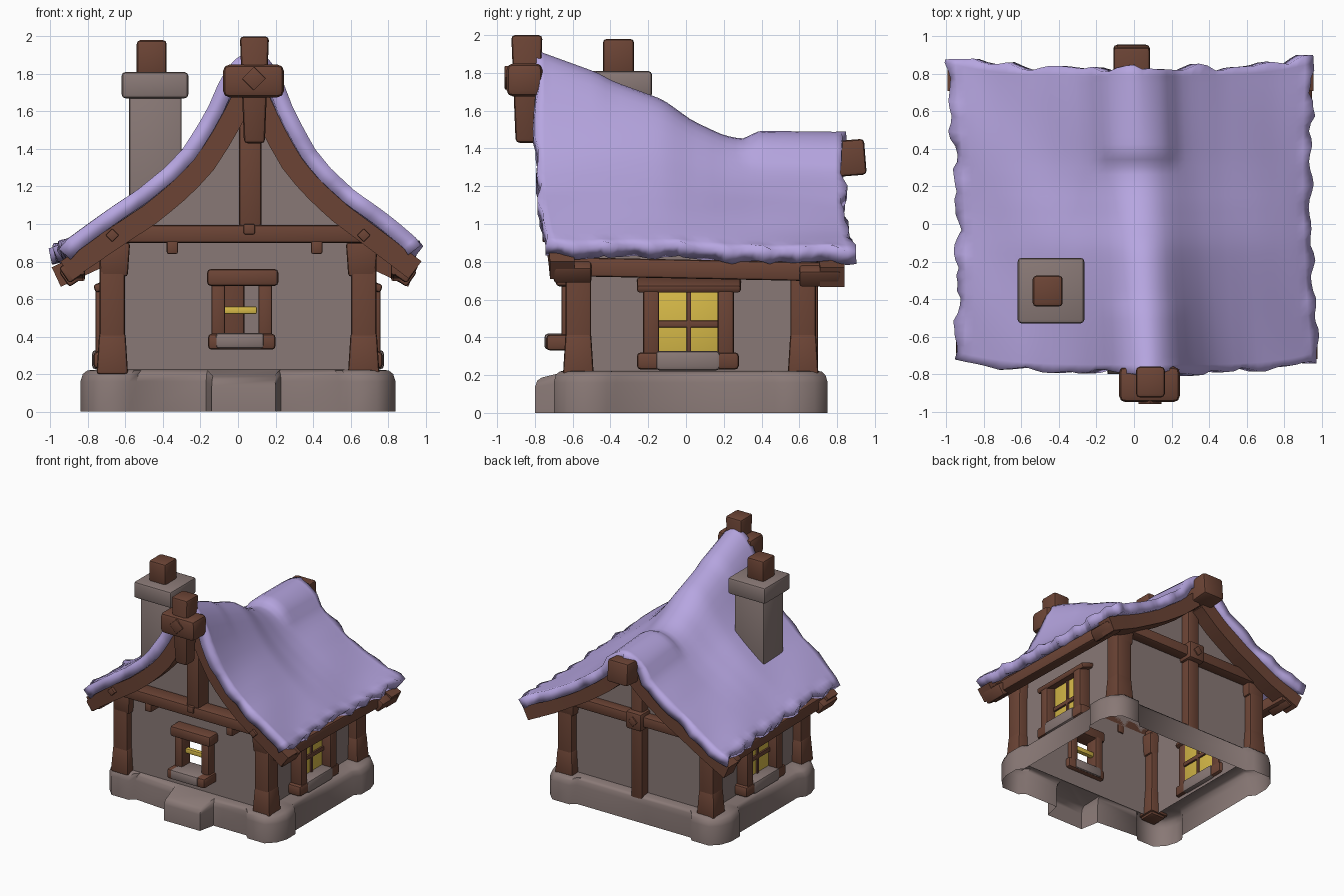
import bpy, bmesh, math, random
from mathutils import Vector

random.seed(4)
cube = bpy.data.objects.get("Cube")
if cube:
    bpy.data.objects.remove(cube)


def material(name, rgb):
    m = bpy.data.materials.new(name)
    m.use_nodes = True
    m.diffuse_color = (*rgb, 1)
    m.node_tree.nodes["Principled BSDF"].inputs["Base Color"].default_value = (*rgb, 1)
    return m


thatch = material("lilac roof", (.47, .38, .75))
stone = material("warm grey stone", (.25, .19, .18))
wood = material("brown wood", (.15, .058, .036))
glass = material("yellow glass", (.68, .49, .065))


def finish(name, bm, mat, angle=40):
    bmesh.ops.recalc_face_normals(bm, faces=bm.faces)
    mesh = bpy.data.meshes.new(name)
    bm.to_mesh(mesh)
    bm.free()
    mesh.materials.append(mat)
    mesh.shade_smooth()
    mesh.set_sharp_from_angle(angle=math.radians(angle))
    ob = bpy.data.objects.new(name, mesh)
    bpy.context.collection.objects.link(ob)
    return ob


def box(name, x, y, z, mat=wood, bevel=.015, taper=1, turn=0):
    """Bevelled block from three (low, high) ranges; taper scales the bottom, turn spins it about y."""
    bm = bmesh.new()
    bmesh.ops.create_cube(bm, size=1)
    for v in bm.verts:
        if v.co.z < 0:
            v.co.x *= taper
            v.co.y *= taper
    bmesh.ops.scale(bm, vec=[b - a for a, b in (x, y, z)], verts=bm.verts)
    bmesh.ops.bevel(bm, geom=bm.edges, offset=bevel, segments=2, affect='EDGES', profile=.5)
    ob = finish(name, bm, mat)
    ob.location = [(a + b) / 2 for a, b in (x, y, z)]
    ob.rotation_euler.y = turn
    return ob


def span(centre, half):
    return (centre - half, centre + half)


def clamp(v, low, high):
    return min(max(v, low), high)


# Roof shape: ridge height along y, and fall from ridge to eave
RIDGE = [(-.8, 1.91), (-.5, 1.8), (-.12, 1.66), (.03, 1.55), (.2, 1.47), (.33, 1.445), (.9, 1.44)]
FRONT_FALL = [(0, 1), (.07, .98), (.15, .89), (.21, .76), (.28, .63), (.36, .5), (.45, .4),
              (.6, .27), (.78, .15), (1, 0)]
BACK_FALL = [(0, 1), (.07, .97), (.15, .88), (.3, .66), (.5, .43), (.8, .15), (1, 0)]


def interp(table, v):
    for (a, fa), (b, fb) in zip(table, table[1:]):
        if v <= b:
            return fa + (fb - fa) * (v - a) / (b - a)
    return table[-1][1]


def roof_point(s, y):
    t = clamp((y + .8) / 1.6, 0, 1)
    u = 2 * t - 1
    d, side = abs(s), math.copysign(1, s)
    ridge_x = .08 * (1 - t)
    fall = interp(FRONT_FALL, d) * (1 - t) + interp(BACK_FALL, d) * t
    edge = side * (.945 + .03 * u * u - .02 * u * side)
    eave = .9 - .035 * t
    swell = .04 * math.sin(math.pi * d) * (1 - u * u)
    return Vector((ridge_x + (edge - ridge_x) * d, y, eave + (interp(RIDGE, y) - eave) * fall + swell))


def roof_height(x, y):
    side = 1 if x > roof_point(0, y).x else -1
    ridge_x, edge = roof_point(0, y).x, roof_point(side, y).x
    return roof_point(side * (x - ridge_x) / (edge - ridge_x), y).z


def ragged(v):
    return .009 * (math.sin(17 * v) + math.sin(31 * v + 2)) + random.uniform(-.007, .007)


# Roof: a wavy sheet with ragged rims and a swelling at each end of the ridge
COLS, ROWS = 44, 40
bm = bmesh.new()
grid = []
for j in range(ROWS + 1):
    row = []
    for i in range(COLS + 1):
        s = 2 * i / COLS - 1
        y = -.79 + 1.62 * j / ROWS + .07 * s ** 4
        p = roof_point(s, y)
        if abs(s) < .19:
            p.z += .05 * clamp((y - .32) / .04, 0, 1) + .015 * clamp((-.4 - y) / .06, 0, 1)
        p.z += .008 * math.sin(7 * y + 9 * s) * abs(s)
        if i in (0, COLS):
            p += Vector((ragged(y + s), 0, ragged(y - s)))
        if j in (0, ROWS):
            p.y += ragged(s + y)
        row.append(bm.verts.new(p))
    grid.append(row)
for a, b in zip(grid, grid[1:]):
    for i in range(COLS):
        bm.faces.new((a[i], a[i + 1], b[i + 1], b[i]))
bmesh.ops.smooth_vert(bm, verts=[v for v in bm.verts if not v.is_boundary], factor=.5, use_axis_z=True)
roof = finish("roof", bm, thatch, 60)
if roof.data.polygons[0].normal.z < 0:
    roof.data.flip_normals()
shell = roof.modifiers.new("thickness", 'SOLIDIFY')
shell.thickness, shell.offset = .085, -1

# Stone footing: hollow outline with rounded corner blocks and a front step
WALL_X, FRONT_Y, BACK_Y, OPEN = .66, -.58, .62, (-.08, .12)
bm = bmesh.new()
quarter = [(.54, -.66), (.58, -.7), (.74, -.7), (.81, -.63), (.84, -.54), (.84, -.42), (.8, -.37)]
half = quarter + [(x, .05 - y) for x, y in reversed(quarter)]
outline = half + [(-x, y + (.05 if y < -.5 else 0)) for x, y in reversed(half)]
outline += [(-.17, -.64), (-.14, -.8), (.2, -.8), (.23, -.66)]
rings = []
for scale, z in ((1, 0), (1, .16), (.985, .2), (.955, .22)):
    rings.append([bm.verts.new((x * scale, y * scale, z * (.85 if y < -.75 else 1))) for x, y in outline])
rings.append([bm.verts.new((clamp(x, -WALL_X, WALL_X), clamp(y, FRONT_Y, BACK_Y), .225)) for x, y in outline])
for a, b in zip(rings, rings[1:]):
    for i in range(len(outline)):
        k = (i + 1) % len(outline)
        bm.faces.new((a[i], a[k], b[k], b[i]))
finish("stone_footing", bm, stone, 50)


# Walls: strips rising to the roof, with an opening in the front
def wall(name, points, hole=None):
    bm = bmesh.new()
    for (xa, ya), (xb, yb) in zip(points, points[1:]):
        ta, tb = roof_height(xa, ya) - .1, roof_height(xb, yb) - .1
        bands = [(.2, .2, ta, tb)]
        if hole and hole[0] <= (xa + xb) / 2 <= hole[1]:
            bands = [(.2, .2, .4, .4), (.69, .69, ta, tb)]
        for la, lb, ha, hb in bands:
            bm.faces.new([bm.verts.new(p) for p in
                          ((xa, ya, la), (xb, yb, lb), (xb, yb, hb), (xa, ya, ha))])
    bmesh.ops.remove_doubles(bm, verts=bm.verts, dist=.0001)
    finish(name, bm, stone)


xs = sorted([WALL_X * i / 12 for i in range(-12, 13)] + list(OPEN))
wall("front_wall", [(x, FRONT_Y) for x in xs], OPEN)
wall("back_wall", [(x, BACK_Y) for x in xs])
for side, label in ((1, "left"), (-1, "right")):
    wall(label + "_wall", [(side * WALL_X, FRONT_Y + (BACK_Y - FRONT_Y) * i / 8) for i in range(9)])


# Curved gable boards hanging under the roof edge, sweeping back at the eave
def gable_board(name, side, y, depth, sweep):
    bm = bmesh.new()
    rings = []
    for i in range(15):
        s = .1 + .9 * i / 14
        p = roof_point(side * s, y)
        tangent = (roof_point(side * min(s + .05, 1), y) - roof_point(side * (s - .07), y)).normalized()
        if i == 14:
            p += tangent * .05
        p.y += sweep * s ** 4
        n = Vector((-tangent.z, 0, tangent.x)) * side
        rings.append([bm.verts.new(p - n * drop + Vector((0, dy, 0)))
                      for drop, dy in ((.085, 0), (.2, 0), (.2, depth), (.085, depth))])
    for a, b in zip(rings, rings[1:]):
        for k in range(4):
            m = (k + 1) % 4
            bm.faces.new((a[k], a[m], b[m], b[k]))
    bm.faces.new(rings[0])
    bm.faces.new(rings[-1])
    bmesh.ops.bevel(bm, geom=[e for e in bm.edges if e.calc_face_angle(0) > 1],
                    offset=.01, segments=1, affect='EDGES')
    finish(name, bm, wood)


for side, label in ((1, "left"), (-1, "right")):
    gable_board("front_gable_board_" + label, side, -.75, .13, .03 if side > 0 else .05)
    gable_board("back_gable_board_" + label, side, .68, .13, .03)
    box("front_purlin_end_" + label, span(side * .89, .045), (-.7, -.5), (.7, .8), turn=side * .6)
    box("back_purlin_end_" + label, span(side * .89, .045), (.6, .82), (.68, .78), turn=side * .6)
    beam = box("eave_beam_" + label, span(side * .86, .045), (-.7, .82), (.71, .81))
    beam.rotation_euler.x = -.02
    # Corner posts with flared feet and heads
    for y, end in ((-.57, "front"), (.62, "back")):
        x = side * .67
        post = end + "_post_" + label
        box(post, span(x, .068), span(y, .068), (.18, .95))
        box(post + "_foot", span(x, .07), span(y, .068), (.2, .42), taper=1.2)
        box(post + "_head", span(x - side * .01, .085), span(y, .08), (.72, .9), taper=.85)
    # Side windows
    face = side * (WALL_X + .04)
    box("side_glass_" + label, span(side * WALL_X, .02), (-.15, .18), (.3, .66), glass, .003)
    for y in (-.185, .21):
        box("side_jamb_" + label, span(face, .06), span(y, .043), (.29, .67))
    box("side_mullion_" + label, span(side * WALL_X, .035), span(.015, .012), (.3, .66), bevel=.005)
    box("side_crossbar_" + label, span(side * WALL_X, .035), (-.15, .18), (.452, .488), bevel=.005)
    box("side_lintel_" + label, span(face, .07), (-.26, .29), (.655, .7), turn=side * .35)
    box("side_sill_" + label, span(face, .07), (-.26, .28), (.23, .32), bevel=.02)
    box("side_sill_stone_" + label, span(face, .078), (-.16, .18), (.225, .328), stone, .02)
    box("tie_diamond_" + label, span(side * .67, .025), (-.76, -.72), span(.94, .025),
        bevel=.003, turn=math.pi / 4)
    box("beam_peg_" + label, span(.035 + side * .385, .03), (-.72, -.57), (.84, .91), bevel=.01)

# Front gable timbers and finial
box("front_tie_beam", (-.68, .7), (-.72, -.58), (.9, .995))
box("king_post", (.005, .125), (-.71, -.56), (.93, 1.62))
box("king_post_block", (.03, .09), (-.735, -.7), (.945, 1.0), bevel=.008)
box("finial_upright", (.01, .165), (-.925, -.76), (1.43, 2), taper=.72, bevel=.02)
box("finial_crossblock", (-.08, .245), (-.95, -.76), (1.675, 1.85), bevel=.035)
box("finial_diamond", span(.085, .045), (-.96, -.93), span(1.775, .045), bevel=.004, turn=math.pi / 4)

# Back gable timbers
box("back_centre_post", (-.075, .035), (.56, .7), (.18, 1.4))
box("back_tie_beam", (-.72, .72), (.61, .71), (.82, .91))
box("back_tie_block", span(-.02, .075), (.6, .745), (.79, .94), bevel=.02)
box("back_tie_diamond", span(-.02, .03), (.73, .755), span(.865, .03), bevel=.003, turn=math.pi / 4)
ridge = box("ridge_beam_end", (-.11, .085), (.66, .95), (1.25, 1.44), bevel=.02)
ridge.rotation_euler.x = .08

# Open front window
for x in (-.105, .145):
    box("front_jamb", span(x, .037), (-.66, -.54), (.37, .7))
box("front_lintel", (-.165, .215), (-.69, -.54), (.67, .76), bevel=.02)
box("front_sill", (-.16, .2), (-.74, -.54), (.33, .415), bevel=.02)
box("front_sill_stone", (-.12, .14), (-.75, -.53), (.335, .42), stone, .02)
box("front_glass_bar", (-.08, .1), (-.61, -.57), (.52, .56), glass, .008)

# Chimney
box("chimney_shaft", (-.58, -.3), (-.49, -.22), (.95, 1.7), stone)
box("chimney_cap", (-.62, -.265), (-.53, -.18), (1.67, 1.81), stone, .02)
box("chimney_pot", (-.54, -.38), (-.44, -.275), (1.79, 1.98), bevel=.02)
